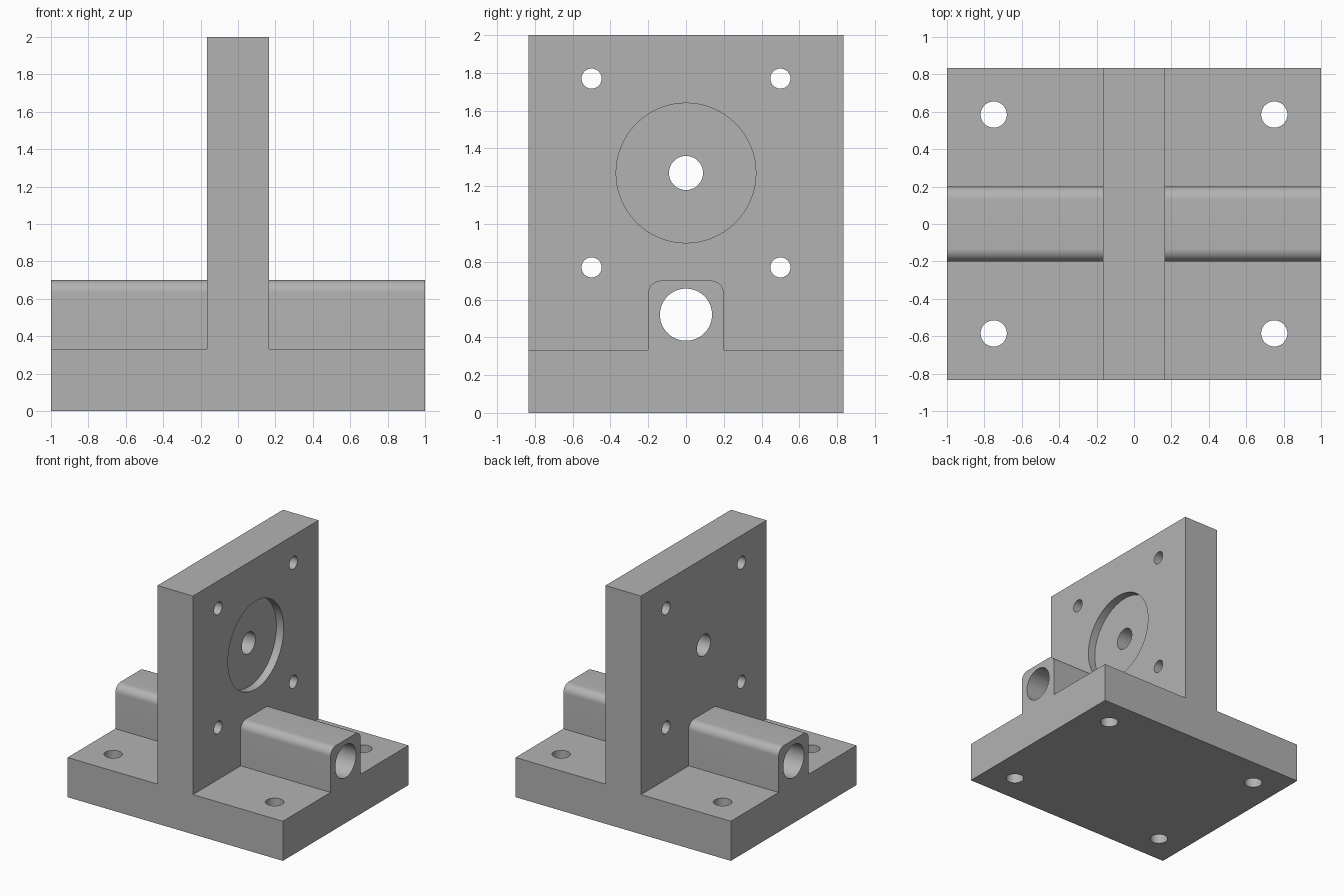
import bpy, bmesh, math
from mathutils import Matrix, Vector

if "Cube" in bpy.data.objects:
    bpy.data.objects.remove(bpy.data.objects["Cube"])

grey = bpy.data.materials.new("plain grey")
grey.diffuse_color = (0.45, 0.45, 0.45, 1)
grey.use_nodes = True
grey.node_tree.nodes["Principled BSDF"].inputs["Base Color"].default_value = grey.diffuse_color


def add_object(name, bm):
    bmesh.ops.recalc_face_normals(bm, faces=bm.faces)
    mesh = bpy.data.meshes.new(name)
    bm.to_mesh(mesh)
    bm.free()
    mesh.materials.append(grey)
    ob = bpy.data.objects.new(name, mesh)
    bpy.context.collection.objects.link(ob)
    return ob


def extrude(name, points, direction):
    """Solid made by sweeping a closed outline along a straight line."""
    bm = bmesh.new()
    face = bm.faces.new([bm.verts.new(p) for p in points])
    swept = bmesh.ops.extrude_face_region(bm, geom=[face])["geom"]
    bmesh.ops.translate(bm, vec=Vector(direction),
                        verts=[v for v in swept if isinstance(v, bmesh.types.BMVert)])
    return add_object(name, bm)


def cylinder(name, centre, radius, length, axis):
    turn = Matrix.Rotation(math.pi / 2, 4, 'Y') if axis == 'X' else Matrix()
    bm = bmesh.new()
    bmesh.ops.create_cone(bm, cap_ends=True, segments=64, radius1=radius, radius2=radius,
                          depth=length, matrix=Matrix.Translation(centre) @ turn)
    return add_object(name, bm)


def combine(body, tool, operation):
    mod = body.modifiers.new(operation.lower(), 'BOOLEAN')
    mod.operation, mod.solver, mod.object = operation, 'EXACT', tool
    bpy.context.view_layer.objects.active = body
    bpy.ops.object.modifier_apply(modifier=mod.name)
    bpy.data.objects.remove(tool)


# Base and upright plate as one T-shaped solid
HALF_Y, BASE_Z, PLATE_X = 0.833, 0.333, 0.165
right = [(PLATE_X, 2), (PLATE_X, BASE_Z), (1, BASE_Z), (1, 0)]
outline = right + [(-x, z) for x, z in reversed(right)]
bracket = extrude("bracket", [(x, -HALF_Y, z) for x, z in outline], (0, 2 * HALF_Y, 0))

# Rounded rail running along the base, through the plate
RAIL_Y, RAIL_Z, ROUND = 0.2, 0.70, 0.067
half = [(RAIL_Y, 0.15)]
for i in range(13):
    a = math.radians(90) * i / 12
    half.append((RAIL_Y - ROUND + ROUND * math.cos(a), RAIL_Z - ROUND + ROUND * math.sin(a)))
rail_outline = half + [(-y, z) for y, z in reversed(half)]
rail = extrude("rail", [(-1, y, z) for y, z in rail_outline], (2, 0, 0))
combine(bracket, rail, 'UNION')

# Rail bore, plate centre hole and the shallow round recess on the right face
combine(bracket, cylinder("rail_bore", (0, 0, 0.52), 0.138, 3, 'X'), 'DIFFERENCE')
combine(bracket, cylinder("recess", (PLATE_X + 0.033, 0, 1.27), 0.37, 0.2, 'X'), 'DIFFERENCE')
combine(bracket, cylinder("centre_hole", (0, 0, 1.27), 0.09, 1, 'X'), 'DIFFERENCE')

# Bolt holes in the plate and in the base
for side in (-1, 1):
    for z in (0.77, 1.77):
        combine(bracket, cylinder("plate_hole", (0, side * 0.5, z), 0.053, 1, 'X'), 'DIFFERENCE')
    for x in (-0.75, 0.75):
        combine(bracket, cylinder("base_hole", (x, side * 0.585, 0.15), 0.07, 1, 'Z'), 'DIFFERENCE')

# Smooth curved walls, keep the machined edges crisp
bpy.ops.object.select_all(action='DESELECT')
bracket.select_set(True)
bpy.context.view_layer.objects.active = bracket
bpy.ops.object.shade_smooth_by_angle(angle=math.radians(30))
